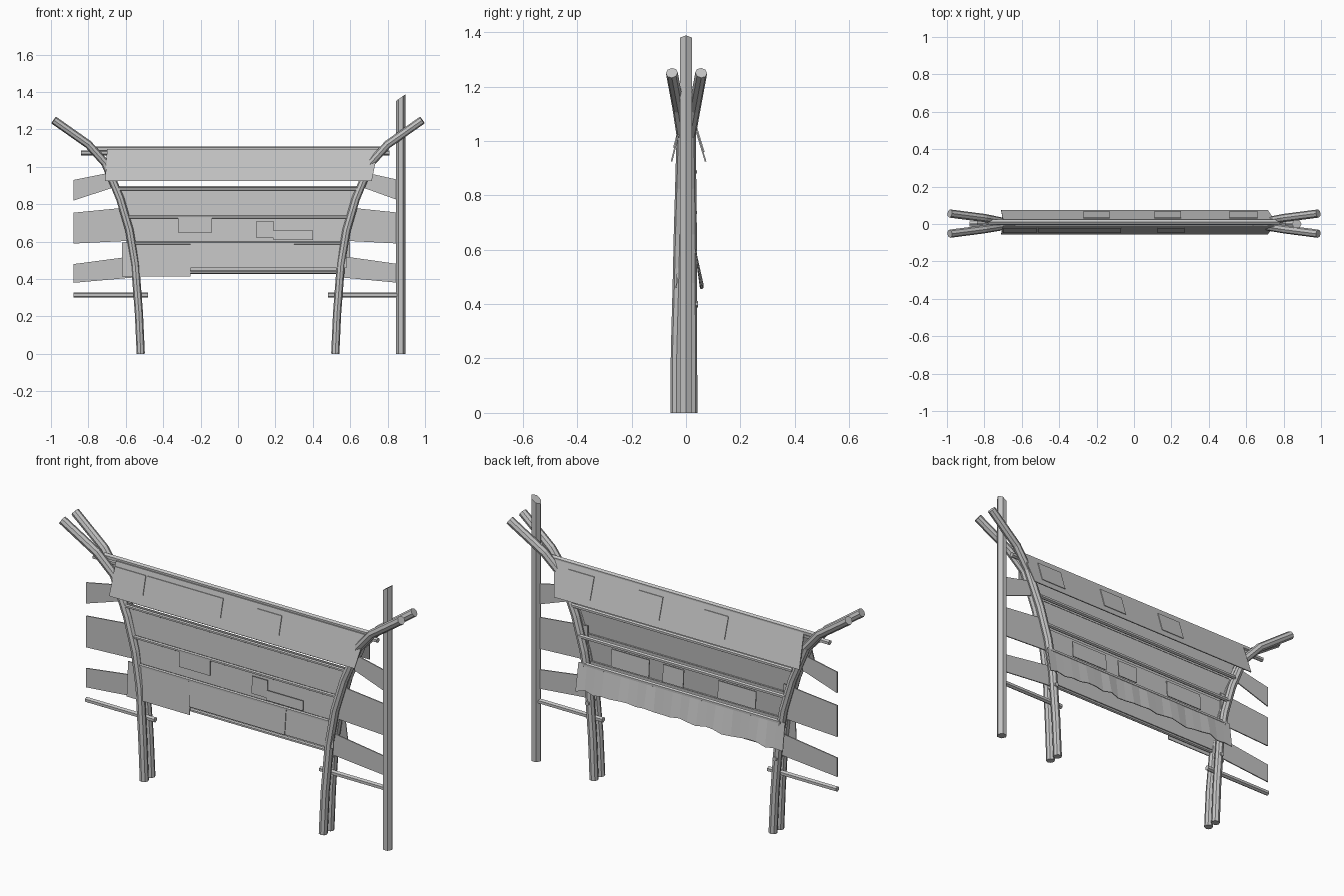
import bpy
import bmesh
import math
import random
from mathutils import Vector

random.seed(4)
if "Cube" in bpy.data.objects:
    bpy.data.objects.remove(bpy.data.objects["Cube"], do_unlink=True)

grey = bpy.data.materials.new("weathered_grey")
grey.use_nodes = True
colour = (0.55, 0.55, 0.55, 1)
grey.diffuse_color = colour
grey.node_tree.nodes["Principled BSDF"].inputs["Base Color"].default_value = colour


def finish(name, bm):
    bmesh.ops.recalc_face_normals(bm, faces=bm.faces)
    mesh = bpy.data.meshes.new(name)
    bm.to_mesh(mesh)
    bm.free()
    mesh.materials.append(grey)
    ob = bpy.data.objects.new(name, mesh)
    bpy.context.collection.objects.link(ob)
    return ob


def tube(name, points, radius, sides=8):
    """Faceted pole swept along a list of points."""
    pts = [Vector(p) for p in points]
    bm = bmesh.new()
    rings = []
    for i, p in enumerate(pts):
        t = (pts[min(i + 1, len(pts) - 1)] - pts[max(i - 1, 0)]).normalized()
        ref = Vector((0, 1, 0)) if abs(t.y) < 0.9 else Vector((1, 0, 0))
        n = (ref - t * t.dot(ref)).normalized()
        b = t.cross(n)
        ring = []
        for k in range(sides):
            a = math.tau * k / sides
            ring.append(bm.verts.new(p + radius * (math.cos(a) * b + math.sin(a) * n)))
        rings.append(ring)
    for r0, r1 in zip(rings, rings[1:]):
        for k in range(sides):
            j = (k + 1) % sides
            bm.faces.new((r0[k], r0[j], r1[j], r1[k]))
    bm.faces.new(rings[0])
    bm.faces.new(rings[-1])
    return finish(name, bm)


def board(name, corners, thick=0.006):
    """Thin plank from four corners, thickened along y."""
    bm = bmesh.new()
    front = [bm.verts.new((x, y - thick / 2, z)) for x, y, z in corners]
    back = [bm.verts.new((x, y + thick / 2, z)) for x, y, z in corners]
    bm.faces.new(front)
    bm.faces.new(back[::-1])
    for k in range(4):
        j = (k + 1) % 4
        bm.faces.new((front[k], back[k], back[j], front[j]))
    return finish(name, bm)


def panel(name, top, bottom, thick=0.006):
    """Plank given (x0, x1, y, z) for its top and bottom edges."""
    a, b, y, z = top
    c, d, v, w = bottom
    return board(name, [(a, y, z), (b, y, z), (d, v, w), (c, v, w)], thick)


# Curved legs that end in flared horns
profile = [(0.52, 0), (0.53, 0.22), (0.55, 0.48), (0.58, 0.66), (0.63, 0.83),
           (0.71, 1.02), (0.80, 1.12), (0.985, 1.25)]
front_y = [-0.035, -0.034, -0.027, -0.023, -0.018, -0.013, -0.028, -0.052]
back_y = [0.020, 0.019, 0.018, 0.018, 0.016, 0.014, 0.032, 0.056]
for side, word in ((-1, "right"), (1, "left")):
    for ys, end in ((front_y, "front"), (back_y, "back")):
        path = [(side * x, y, z) for (x, z), y in zip(profile, ys)]
        tube(f"{end}_{word}_leg", path, 0.022)
    # Side fence boards, low rail and leg peg
    outer = 0.88 if side < 0 else 0.86
    for i, (z0, z1, x, z2, z3) in enumerate(((0.82, 0.93, 0.68, 0.885, 0.97),
                                            (0.59, 0.755, 0.57, 0.605, 0.785),
                                            (0.38, 0.48, 0.54, 0.41, 0.525))):
        board(f"{word}_fence_board_{i + 1}",
              [(side * outer, 0, z0), (side * outer, 0, z1),
               (side * x, 0, z3), (side * x, 0, z2)])
    tube(f"{word}_low_rail", [(side * outer, 0, 0.315), (side * 0.48, 0, 0.315)], 0.014, 6)
    tube(f"{word}_leg_peg", [(side * 0.545, -0.045, 0.4), (side * 0.545, 0.045, 0.4)], 0.012, 6)

# Tall post with a slanted top
post = tube("tall_post", [(0.87, 0, 0), (0.87, 0, 1.37)], 0.026, 6)
for v in post.data.vertices:
    if v.co.z > 1:
        v.co.z += (v.co.x - 0.87) * 0.7

# Ridge pole and cap
tube("ridge_pole", [(-0.84, 0.005, 1.075), (0.81, 0.005, 1.075)], 0.013, 6)
tube("ridge_cap", [(-0.78, 0.01, 1.095), (0.78, 0.01, 1.095)], 0.015, 6)

# Sloping roof sheets with raised shingles
TOP, LOW = 1.095, 0.925


def shingle_row(end, y_top, y_low, spans):
    panel(f"{end}_roof", (-0.70, 0.75, y_top, TOP), (-0.71, 0.715, y_low, LOW))
    shift = math.copysign(0.005, y_low)

    def slope(z):
        return y_top + (y_low - y_top) * (TOP - z) / (TOP - LOW) + shift

    for i, (x0, x1, z0, z1) in enumerate(spans):
        panel(f"{end}_shingle_{i + 1}", (x0, x1, slope(z1), z1),
              (x0, x1, slope(z0), z0), 0.004)


shingle_row("front", -0.01, -0.053, [(-0.70, -0.52, 0.975, 1.07), (-0.51, -0.07, 0.975, 1.07),
                                     (0.125, 0.27, 0.975, 1.07)])
shingle_row("back", 0.02, 0.072, [(-0.27, -0.13, 0.96, 1.07), (0.11, 0.25, 0.96, 1.07),
                                  (0.51, 0.66, 0.96, 1.07)])

# Wall boards between the legs, each leaning out at its foot
levels = [(0.89, 0.64), (0.74, 0.60), (0.60, 0.575), (0.445, 0.55)]
for i, ((z0, x0), (z1, x1)) in enumerate(zip(levels, levels[1:])):
    panel(f"wall_board_{i + 1}", (-x0, x0, -0.008, z0), (-x1, x1, -0.018, z1))

# Rails across the wall on both faces
for i, (z, x) in enumerate(levels):
    tube(f"front_rail_{i + 1}", [(-x, -0.024, z - 0.008), (x, -0.024, z - 0.008)], 0.009, 6)
    if i < 3:
        tube(f"back_rail_{i + 1}", [(-x, 0.03, z - 0.004), (x, 0.03, z - 0.004)], 0.011, 6)

# Patches nailed to the front of the wall
patches = [(-0.62, -0.255, 0.415, 0.595), (-0.255, 0.30, 0.46, 0.59), (0.23, 0.58, 0.46, 0.595),
           (-0.32, -0.14, 0.65, 0.73), (0.10, 0.19, 0.62, 0.71), (0.19, 0.40, 0.61, 0.66)]
for i, (x0, x1, z0, z1) in enumerate(patches):
    lean = 0.012 if i < 3 else 0.004
    y = -0.024 - 0.004 * (i % 2)
    panel(f"front_patch_{i + 1}", (x0, x1, y, z1), (x0, x1, y - lean, z0), 0.005)

# Patches on the back of the wall
for i, (x0, x1) in enumerate(((-0.42, -0.2), (0.0, 0.12), (0.2, 0.42))):
    panel(f"back_patch_{i + 1}", (x0, x1, 0.016, 0.71), (x0, x1, 0.022, 0.62), 0.005)

# Ragged hanging flap at the back
bm = bmesh.new()
count = 24
pairs = []
for i in range(count + 1):
    x = -0.6 + 1.2 * i / count
    hem = 0.462 + random.uniform(-0.008, 0.012)
    pairs.append((bm.verts.new((x, 0.034, 0.60)),
                  bm.verts.new((x, 0.058 + random.uniform(-0.006, 0.006), hem))))
for (a, b), (c, d) in zip(pairs, pairs[1:]):
    bm.faces.new((a, b, d, c))
flap = finish("back_flap", bm)
solid = flap.modifiers.new("thickness", "SOLIDIFY")
solid.thickness = 0.004
solid.offset = 0
